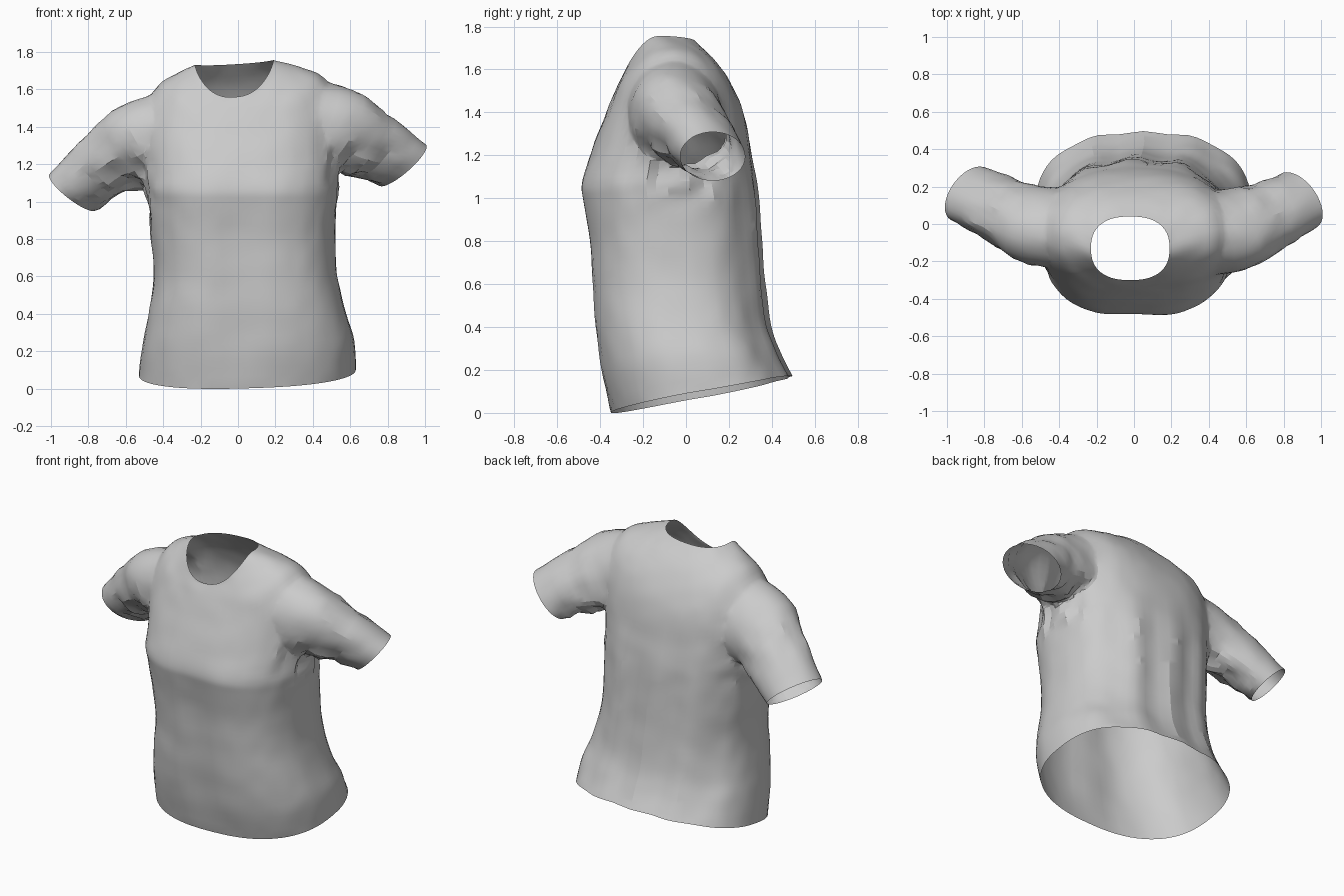
import bpy, bmesh, math
from mathutils import Vector, noise

cube = bpy.data.objects.get("Cube")
if cube:
    bpy.data.objects.remove(cube, do_unlink=True)

fabric = bpy.data.materials.new("grey_fabric")
fabric.use_nodes = True
colour = (0.6, 0.6, 0.6, 1)
fabric.diffuse_color = colour
fabric.node_tree.nodes["Principled BSDF"].inputs["Base Color"].default_value = colour

TORSO_SIDES, SLEEVE_SIDES = 72, 36


def refine(rows, steps):
    """Smoothly interpolate between key sections."""
    out = []
    for i in range(len(rows) - 1):
        quad = [rows[max(i - 1, 0)], rows[i], rows[i + 1], rows[min(i + 2, len(rows) - 1)]]
        for k in range(steps):
            t = k / steps
            out.append([b + 0.5 * t * (c - a + t * (2*a - 5*b + 4*c - d + t * (3*(b - c) + d - a)))
                        for a, b, c, d in zip(*quad)])
    return out + [list(rows[-1])]


def loft(name, rings):
    """Skin rings into a closed solid with a fan cap at each end."""
    bm = bmesh.new()
    loops = [[bm.verts.new(p) for p in ring] for ring in rings]
    n = len(loops[0])
    for a, b in zip(loops, loops[1:]):
        for j in range(n):
            k = (j + 1) % n
            bm.faces.new((a[j], a[k], b[k], b[j]))
    for loop in (loops[0], loops[-1]):
        hub = bm.verts.new(sum((v.co for v in loop), Vector()) / n)
        for j in range(n):
            bm.faces.new((loop[j], loop[(j + 1) % n], hub))
    bmesh.ops.recalc_face_normals(bm, faces=bm.faces)
    mesh = bpy.data.meshes.new(name)
    bm.to_mesh(mesh)
    bm.free()
    mesh.materials.append(fabric)
    ob = bpy.data.objects.new(name, mesh)
    bpy.context.collection.objects.link(ob)
    return ob


def power(v, e):
    return math.copysign(abs(v) ** e, v)


def torso_ring(x0, x1, y0, y1, z_front, z_side, z_back):
    ring = []
    bend = 0.9 if z_side < 1 else 1.5
    for j in range(TORSO_SIDES):
        a = math.tau * j / TORSO_SIDES
        c, s = power(math.cos(a), 0.82), power(math.sin(a), 0.82)
        z_end = z_back if s > 0 else z_front
        z = z_side + (z_end - z_side) * abs(math.sin(a)) ** bend
        x = (x0 + x1) / 2 + c * (x1 - x0) / 2
        y = (y0 + y1) / 2 + s * (y1 - y0) / 2
        # hanging folds down the back, a shallow dip down the middle front
        mid = max(0, min(1, z / 0.3, (1.25 - z) / 0.3))
        if s > 0:
            y += 0.012 * mid * s * math.sin(24 * x + 2 * z)
        else:
            y += 0.025 * mid * math.exp(-(x / 0.13) ** 2)
        # the left side hangs a little higher at hem and shoulder
        tilt = 0.03 * max(0, 1 - z) + 0.06 * max(0, min(1, (z - 1.2) / 0.3))
        ring.append((x, y, z + tilt * x))
    return ring


# Torso sections: left/right, front/back, then height at front, sides, back
torso_keys = [
    (-.53, .63, -.35, .49, 0, .085, .17),
    (-.51, .62, -.40, .43, .2, .25, .28),
    (-.48, .575, -.43, .385, .4, .4, .41),
    (-.45, .53, -.445, .36, .6, .6, .6),
    (-.465, .52, -.46, .345, .8, .8, .8),
    (-.48, .525, -.49, .335, .98, .98, .98),
    (-.495, .53, -.495, .325, 1.07, 1.08, 1.08),
    (-.5, .53, -.45, .305, 1.2, 1.24, 1.2),
    (-.495, .515, -.385, .275, 1.36, 1.47, 1.37),
    (-.44, .46, -.345, .225, 1.46, 1.645, 1.5),
    (-.34, .33, -.32, .15, 1.52, 1.70, 1.62),
    (-.23, .19, -.30, .04, 1.56, 1.745, 1.735),
]
shirt = loft("t_shirt", [torso_ring(*k) for k in refine(torso_keys, 5)])


def sleeve(name, keys):
    """Keys: centre xyz, half height, half depth, lean of the section."""
    rings = []
    for x, y, z, high, deep, lean in refine(keys, 6):
        side = math.copysign(1, x)
        up = Vector((side * math.sin(lean), 0, math.cos(lean)))
        back = Vector((-side * 0.38, 0.92, 0))
        rings.append([Vector((x, y, z)) + up * high * math.cos(a) + back * deep * math.sin(a)
                      for a in (math.tau * j / SLEEVE_SIDES for j in range(SLEEVE_SIDES))])
    return loft(name, rings)


sleeves = [
    sleeve("right_sleeve", [(-.25, -.06, 1.41, .18, .18, .45), (-.47, -.02, 1.33, .24, .22, .53),
                            (-.68, .07, 1.215, .185, .18, .65), (-.885, .16, 1.05, .15, .16, .83)]),
    sleeve("left_sleeve", [(.22, -.08, 1.46, .18, .18, .4), (.45, -.05, 1.39, .26, .235, .46),
                           (.68, .025, 1.315, .19, .195, .58), (.88, .125, 1.195, .16, .165, .78)]),
]

# Join the sleeves to the torso as one skin
bpy.context.view_layer.objects.active = shirt
for part in sleeves:
    mod = shirt.modifiers.new("join", 'BOOLEAN')
    mod.operation, mod.solver, mod.object = 'UNION', 'EXACT', part
    bpy.ops.object.modifier_apply(modifier=mod.name)
for part in sleeves:
    bpy.data.objects.remove(part, do_unlink=True)

# Open the neck, hem and cuffs by removing the cap hubs
bm = bmesh.new()
bm.from_mesh(shirt.data)
bmesh.ops.delete(bm, geom=[v for v in bm.verts if len(v.link_edges) >= 30], context='VERTS')
bmesh.ops.triangulate(bm, faces=[f for f in bm.faces if len(f.verts) > 4])
bmesh.ops.remove_doubles(bm, verts=bm.verts, dist=0.002)

# Soften the armhole seams
seam = [v for v in bm.verts if not v.is_boundary and 0.34 < abs(v.co.x) < 0.66 and v.co.z > 1.1]
for _ in range(6):
    bmesh.ops.smooth_vert(bm, verts=seam, factor=0.5, use_axis_x=True, use_axis_y=True, use_axis_z=True)

# Crumple the cloth around the armpits and front of the sleeves
bm.normal_update()
moves = []
for v in bm.verts:
    pit = Vector((math.copysign(0.62, v.co.x), -0.02, 1.22 if v.co.x > 0 else 1.14))
    weight = max(0, 1 - (v.co - pit).length / 0.36)
    fold = noise.noise(Vector((v.co.x * 13, v.co.y * 13, v.co.z * 8)))
    moves.append(v.normal * fold * (0.05 * weight + 0.004))
for v, move in zip(bm.verts, moves):
    if not v.is_boundary:
        v.co += move
bm.to_mesh(shirt.data)
bm.free()

shirt.select_set(True)
bpy.ops.object.shade_smooth_by_angle(angle=math.radians(18))
